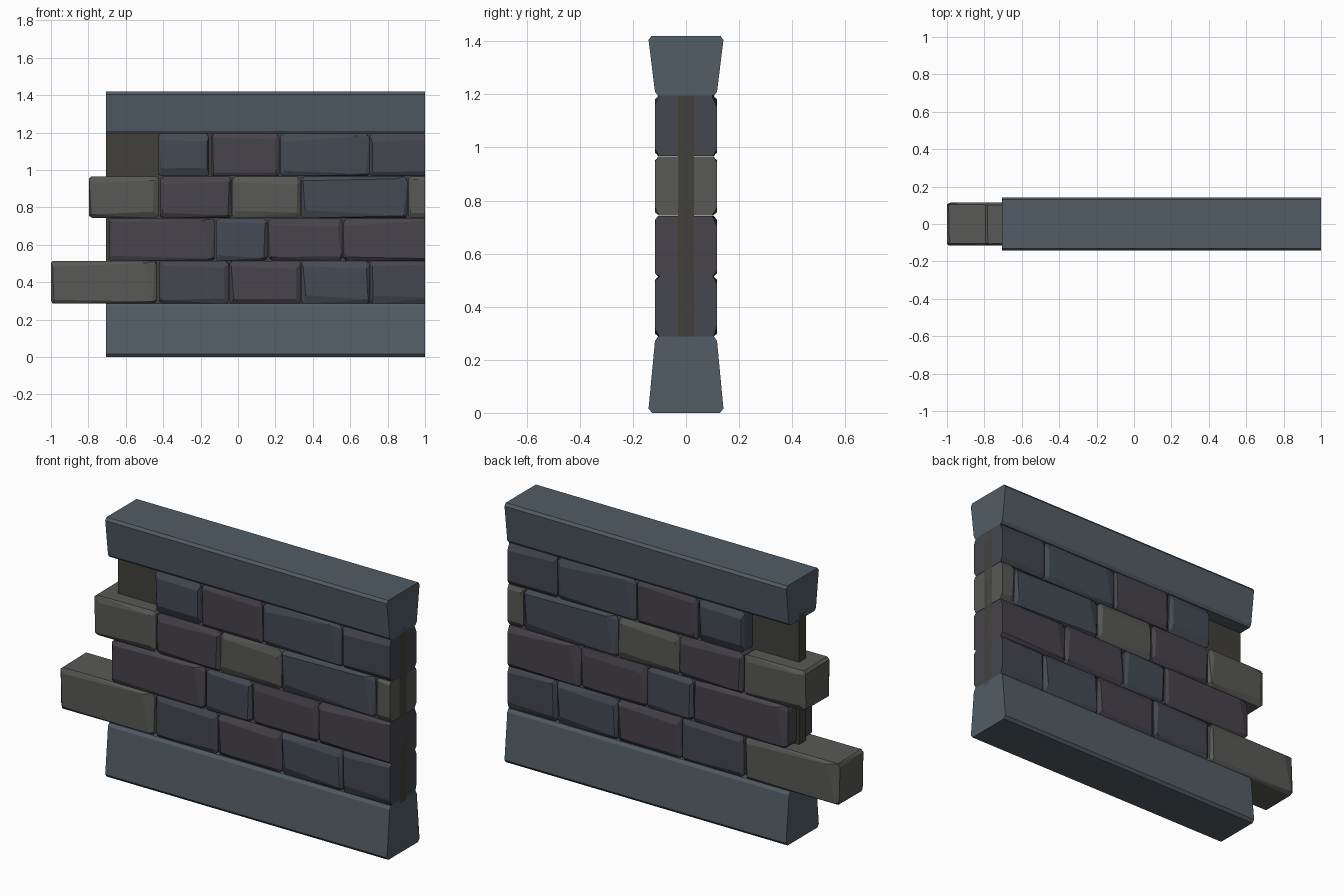
import bpy, bmesh, random
from mathutils import Vector

if "Cube" in bpy.data.objects:
    bpy.data.objects.remove(bpy.data.objects["Cube"])

random.seed(7)
RIGHT = 1.0      # cut plane of the wall's right end
LEFT = -0.705    # left end of slabs and core
HALF = 0.116     # half thickness of the bricks


def material(name, rgb):
    m = bpy.data.materials.new(name)
    m.diffuse_color = (*rgb, 1)
    m.use_nodes = True
    m.node_tree.nodes["Principled BSDF"].inputs["Base Color"].default_value = m.diffuse_color
    return m


MATS = {
    "slab": material("slab_stone", (0.085, 0.108, 0.132)),
    "core": material("mortar", (0.052, 0.051, 0.044)),
    "g": material("grey_brick", (0.098, 0.098, 0.094)),
    "p": material("purple_brick", (0.064, 0.058, 0.070)),
    "b": material("blue_brick", (0.060, 0.070, 0.090)),
    "s": material("slate_brick", (0.060, 0.063, 0.076)),
}


def finish(bm, name, mat):
    bmesh.ops.recalc_face_normals(bm, faces=bm.faces)
    me = bpy.data.meshes.new(name)
    bm.to_mesh(me)
    bm.free()
    ob = bpy.data.objects.new(name, me)
    me.materials.append(MATS[mat])
    bpy.context.collection.objects.link(ob)
    return ob


def extrude_profile(name, half_profile, mat):
    """Mirror a (y, z) half profile and extrude it along x."""
    loop = half_profile + [(-y, z) for y, z in reversed(half_profile)]
    bm = bmesh.new()
    face = bm.faces.new([bm.verts.new((LEFT, y, z)) for y, z in loop])
    out = bmesh.ops.extrude_face_region(bm, geom=[face])["geom"]
    bmesh.ops.translate(bm, vec=(RIGHT - LEFT, 0, 0),
                        verts=[v for v in out if isinstance(v, bmesh.types.BMVert)])
    return finish(bm, name, mat)


def brick(name, x0, x1, z0, z1, mat):
    """Irregularly chamfered block, the back being the front turned 180 degrees."""
    cut = x1 >= RIGHT
    if cut:
        x1 = max(x0 + 0.37, RIGHT + 0.06)
    hx, hz = (x1 - x0) / 2, (z1 - z0) / 2
    centre = Vector(((x0 + x1) / 2, 0, (z0 + z1) / 2))
    r = random.uniform
    chip = hx > 0.22
    bm = bmesh.new()
    for sx in (-1, 1):
        for sz in (-1, 1):
            ix, iz = r(0.008, 0.03), r(0.015, 0.045)
            if chip and sx > 0:                       # slanted chip on long bricks
                ix = 0.065 if sz > 0 else 0.02
                iz = 0.012
            ey, ex, ez, dy = r(0.01, 0.02), r(0.008, 0.02), r(0.01, 0.025), r(0.01, 0.02)
            for turn in (1, -1):
                for p in ((sx * (hx - ix), -HALF, sz * (hz - iz)),
                          (sx * hx, -HALF + ey, sz * (hz - ez)),
                          (sx * (hx - ex), -HALF + dy, sz * hz)):
                    bm.verts.new(centre + Vector((turn * p[0], turn * p[1], p[2])))
    res = bmesh.ops.convex_hull(bm, input=bm.verts)
    bmesh.ops.dissolve_limit(bm, angle_limit=0.02, verts=bm.verts, edges=bm.edges)
    if cut:
        geom = bm.verts[:] + bm.edges[:] + bm.faces[:]
        bmesh.ops.bisect_plane(bm, geom=geom, plane_co=(RIGHT, 0, 0),
                               plane_no=(1, 0, 0), clear_outer=True)
        bmesh.ops.holes_fill(bm, edges=[e for e in bm.edges if e.is_boundary], sides=0)
    return finish(bm, name, mat)


# base and coping slabs
extrude_profile("base_slab", [(0.128, 0), (0.141, 0.016), (0.117, 0.27), (0.106, 0.287)], "slab")
extrude_profile("coping_slab", [(0.106, 1.195), (0.117, 1.21), (0.141, 1.405), (0.13, 1.42)], "slab")

# thin mortar core between the brick faces
extrude_profile("mortar_core", [(0.03, 0.27), (0.03, 1.225)], "core")

# brick courses: z range, then (left, right, colour)
COURSES = [
    (0.286, 0.514, [(-1, -0.435, "g"), (-0.422, -0.05, "s"), (-0.047, 0.338, "p"),
                    (0.34, 0.706, "b"), (0.706, 1, "s")]),
    (0.514, 0.741, [(-0.69, -0.125, "p"), (-0.118, 0.158, "b"), (0.163, 0.56, "p"),
                    (0.562, 1, "p")]),
    (0.743, 0.965, [(-0.796, -0.425, "g"), (-0.417, -0.035, "p"), (-0.032, 0.335, "g"),
                    (0.338, 0.905, "b"), (0.911, 1, "g")]),
    (0.967, 1.195, [(-0.425, -0.155, "b"), (-0.145, 0.222, "p"), (0.226, 0.702, "b"),
                    (0.704, 1, "s")]),
]
for i, (z0, z1, row) in enumerate(COURSES, 1):
    for j, (x0, x1, c) in enumerate(row, 1):
        brick(f"brick_course{i}_{j}", x0, x1, z0, z1, c)
